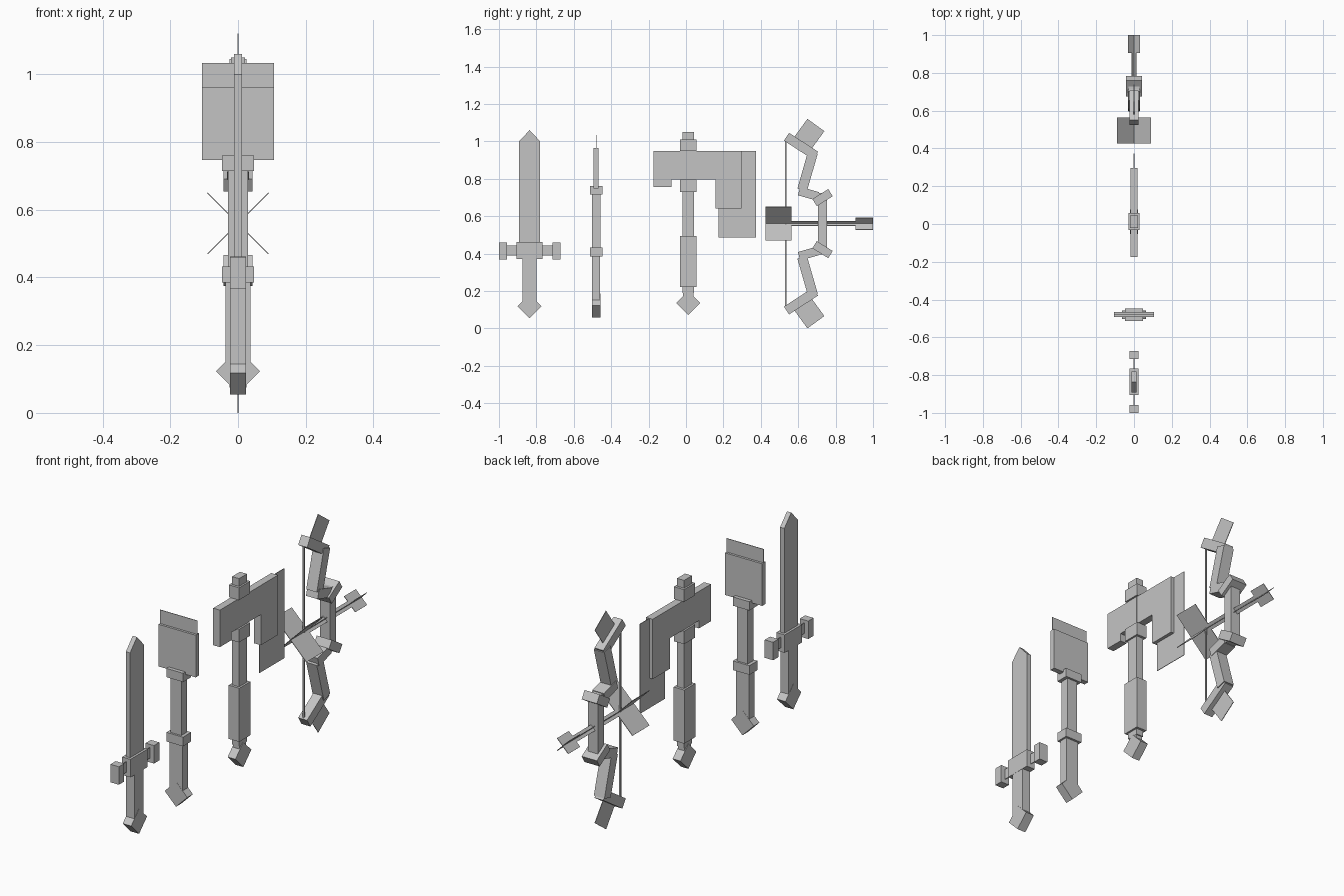
import bpy
import bmesh
import math
from mathutils import Matrix, Vector

if "Cube" in bpy.data.objects:
    bpy.data.objects.remove(bpy.data.objects["Cube"], do_unlink=True)

grey = bpy.data.materials.new("plain grey")
grey.use_nodes = True
grey.diffuse_color = (0.55, 0.55, 0.55, 1)
grey.node_tree.nodes["Principled BSDF"].inputs["Base Color"].default_value = grey.diffuse_color

THIN = 0.003
DIAMOND = 0.091


def finish(name, bm):
    mesh = bpy.data.meshes.new(name)
    bmesh.ops.recalc_face_normals(bm, faces=bm.faces)
    bm.to_mesh(mesh)
    bm.free()
    mesh.materials.append(grey)
    obj = bpy.data.objects.new(name, mesh)
    bpy.context.collection.objects.link(obj)
    return obj


def block(name, size, centre, tilt=0, axis="X"):
    """Box of a given size, turned by tilt degrees about one axis."""
    bm = bmesh.new()
    bmesh.ops.create_cube(bm, size=1)
    turn = Matrix.Rotation(math.radians(tilt), 4, axis)
    place = Matrix.Translation(centre) @ turn @ Matrix.Diagonal((*size, 1))
    bmesh.ops.transform(bm, matrix=place, verts=bm.verts)
    return finish(name, bm)


def column(name, width, depth, low, high, y):
    """Upright box between two heights."""
    return block(name, (width, depth, high - low), (0, y, (low + high) / 2))


def slab(name, outline, thickness):
    """Side profile of (y, z) points given thickness across x."""
    bm = bmesh.new()
    face = bm.faces.new([bm.verts.new((-thickness / 2, y, z)) for y, z in outline])
    grown = bmesh.ops.extrude_face_region(bm, geom=[face])
    moved = [v for v in grown["geom"] if isinstance(v, bmesh.types.BMVert)]
    bmesh.ops.translate(bm, vec=Vector((thickness, 0, 0)), verts=moved)
    return finish(name, bm)


def crossed_plates(name, half, start, end, z):
    """Two thin sheets crossing in an X along y."""
    for label, tilt in (("a", 45), ("b", -45)):
        size = (half * 2 * math.sqrt(2), end - start, THIN)
        block(f"{name}_{label}", size, (0, (start + end) / 2, z), tilt, "Y")


# Sword
sy = -0.836
slab("sword_blade", [(sy - 0.056, 0.45), (sy + 0.056, 0.45), (sy + 0.056, 1.0),
                     (sy, 1.06), (sy - 0.056, 1.0)], 0.024)
column("sword_guard", 0.048, 0.14, 0.37, 0.462, sy)
column("sword_crossbar", THIN, 0.26, 0.39, 0.444, sy)
column("sword_handle", 0.046, 0.075, 0.12, 0.37, sy)
block("sword_pommel", (0.048, DIAMOND, DIAMOND), (0, sy, 0.118), 45)
for side, label in ((-1, "front"), (1, "back")):
    column(f"sword_guard_end_{label}", 0.048, 0.043, 0.368, 0.46, sy + side * 0.1425)

# Shovel
hy = -0.48
column("shovel_blade", 0.212, 0.027, 0.747, 0.963, hy)
column("shovel_edge", 0.212, THIN, 0.95, 1.033, hy)
column("shovel_upper_collar", 0.094, 0.066, 0.715, 0.76, hy)
column("shovel_shaft", 0.06, 0.045, 0.42, 0.72, hy)
column("shovel_lower_collar", 0.094, 0.066, 0.385, 0.432, hy)
column("shovel_handle", 0.074, 0.043, 0.13, 0.39, hy)
block("shovel_pommel", (DIAMOND, 0.045, DIAMOND), (0, hy, 0.123), 45, "Y")

# Axe
ay = 0.012
column("axe_shaft", 0.04, 0.064, 0.19, 1.05, ay)
column("axe_top_collar", 0.058, 0.09, 0.947, 1.01, ay)
column("axe_lower_collar", 0.058, 0.09, 0.73, 0.797, ay)
column("axe_grip", 0.06, 0.09, 0.22, 0.495, ay)
column("axe_neck", 0.036, 0.054, 0.13, 0.2, ay)
block("axe_pommel", (0.044, DIAMOND, DIAMOND), (0, ay, 0.136), 45)
slab("axe_head", [(-0.174, 0.947), (0.297, 0.947), (0.297, 0.64), (0.158, 0.64),
                  (0.158, 0.797), (-0.078, 0.797), (-0.078, 0.757), (-0.174, 0.757)], 0.038)
column("axe_edge", THIN, 0.2, 0.487, 0.947, 0.274)

# Bow, with limbs mirrored above and below the middle
mid = 0.56
column("bow_grip", 0.056, 0.048, mid - 0.165, mid + 0.165, 0.73)
column("bow_string", 0.008, 0.008, mid - 0.45, mid + 0.45, 0.534)
limb_parts = [
    ("hook", (0.086, 0.1, 0.045), 0.73, 0.139, 32),
    ("elbow", (0.066, 0.105, 0.047), 0.655, 0.16, -16),
    ("limb", (0.06, 0.21, 0.053), 0.65, 0.281, 74),
    ("tip", (0.05, 0.185, 0.05), 0.615, 0.414, -33),
    ("fin", (THIN, 0.112, 0.134), 0.655, 0.473, -36),
]
for side, label in ((1, "upper"), (-1, "lower")):
    for part, size, y, rise, tilt in limb_parts:
        block(f"bow_{label}_{part}", size, (0, y, mid + side * rise), side * tilt)

# Arrow
crossed_plates("arrow_shaft", 0.012, 0.48, 1.0, mid)
crossed_plates("arrow_fletching", 0.032, 0.905, 1.0, mid)
crossed_plates("arrow_head", 0.09, 0.425, 0.563, mid)
